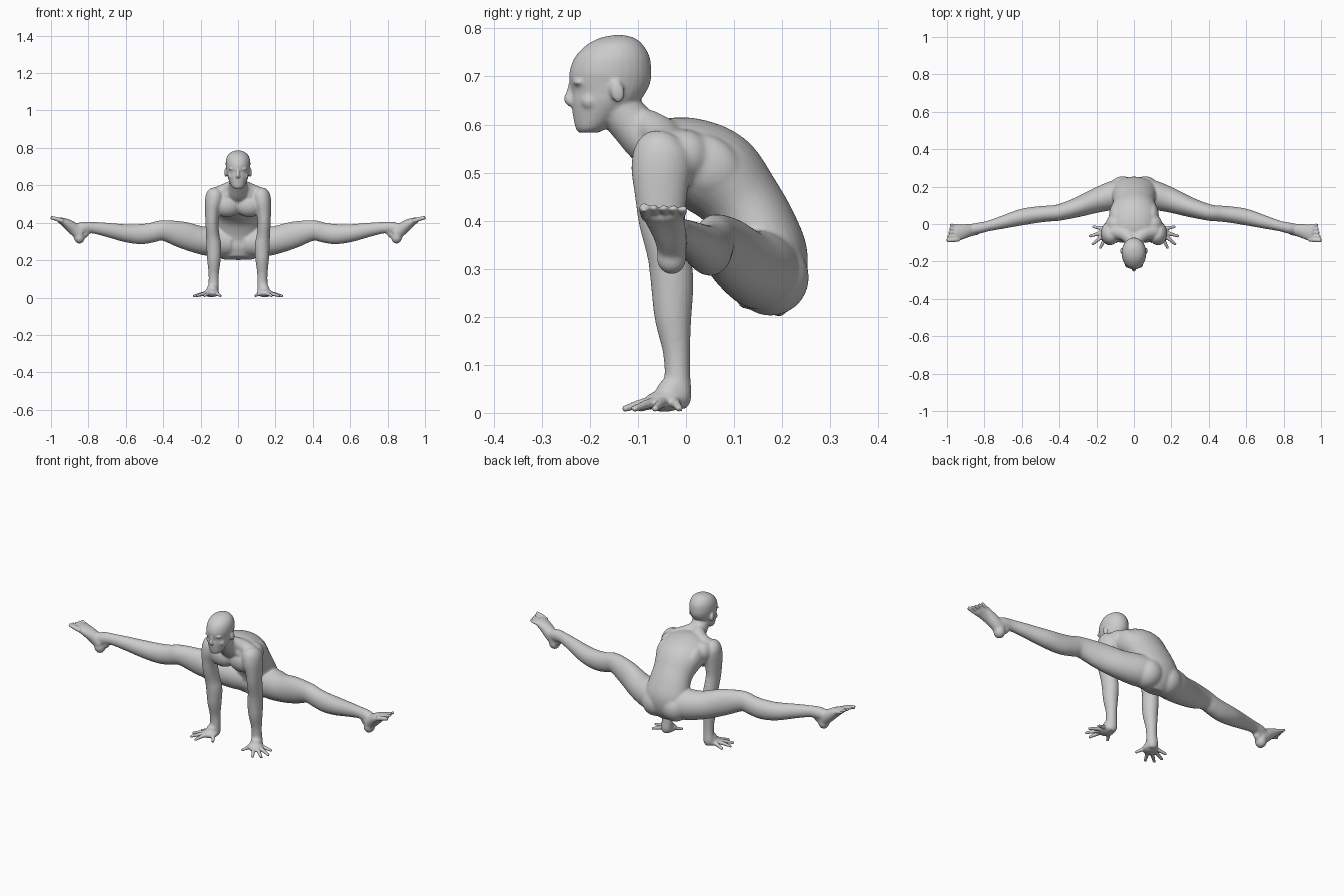
import bpy, bmesh, math
from mathutils import Vector, Matrix

bm = bmesh.new()
X, Y, Z = Vector((1, 0, 0)), Vector((0, 1, 0)), Vector((0, 0, 1))


def spline(rows, steps=5):
    """Catmull-Rom through rows of (x, y, z, radius_u, radius_v)."""
    out, n = [], len(rows)
    for i in range(n - 1):
        p = [rows[max(i - 1, 0)], rows[i], rows[i + 1], rows[min(i + 2, n - 1)]]
        for k in range(steps):
            t = k / steps
            out.append([0.5 * (2 * b + (c - a) * t + (2 * a - 5 * b + 4 * c - d) * t * t
                               + (3 * b - a - 3 * c + d) * t ** 3) for a, b, c, d in zip(*p)])
    return out + [list(rows[-1])]


def tube(rows, side, fixed=None, mirror=False, segs=28):
    """Elliptical loft; radius_u lies along side, radius_v across it."""
    for s in ((1, -1) if mirror else (1,)):
        pts = spline([(r[0] * s, *r[1:]) for r in rows])
        cen = [Vector(p[:3]) for p in pts]
        rings = []
        for i, p in enumerate(pts):
            t = (cen[min(i + 1, len(cen) - 1)] - cen[max(i - 1, 0)]).normalized()
            u = side if fixed else (side - t * side.dot(t)).normalized()
            v = fixed or t.cross(u)
            ru, rv = max(p[3], 0.004), max(p[4], 0.004)
            rings.append([bm.verts.new(cen[i] + u * ru * math.cos(a) + v * rv * math.sin(a))
                          for a in (2 * math.pi * k / segs for k in range(segs))])
        for a, b in zip(rings, rings[1:]):
            for k in range(segs):
                j = (k + 1) % segs
                bm.faces.new((a[k], a[j], b[j], b[k]))
        bm.faces.new(rings[0][::-1])
        bm.faces.new(rings[-1])


def blob(c, r, mirror=True, rx=0.0):
    """Ellipsoid muscle mass."""
    for s in ((1, -1) if mirror else (1,)):
        m = (Matrix.Translation((c[0] * s, c[1], c[2])) @ Matrix.Rotation(rx, 4, 'X')
             @ Matrix.Diagonal((*r, 1)))
        bmesh.ops.create_uvsphere(bm, u_segments=28, v_segments=18, radius=1, matrix=m)


def skin(name, iterations):
    """Fuse everything in bm into one smooth-skinned object."""
    bmesh.ops.recalc_face_normals(bm, faces=bm.faces)
    mesh = bpy.data.meshes.new(name)
    bm.to_mesh(mesh)
    bm.clear()
    ob = bpy.data.objects.new(name, mesh)
    bpy.context.collection.objects.link(ob)
    fuse = ob.modifiers.new("fuse", 'REMESH')
    fuse.mode, fuse.voxel_size, fuse.use_smooth_shade = 'VOXEL', .0042, True
    relax = ob.modifiers.new("relax", 'SMOOTH')
    relax.factor, relax.iterations = .5, iterations
    return ob


# Torso, curled from the pelvis forward to the collar
tube([(0, .155, .21, .06, .045), (0, .165, .257, .115, .073), (0, .171, .32, .125, .083),
      (0, .15, .38, .117, .083), (0, .115, .44, .112, .084), (0, .065, .495, .128, .095),
      (0, .005, .525, .132, .09), (0, -.05, .533, .115, .077), (0, -.09, .525, .07, .05)], X)
blob((.06, .176, .282), (.076, .08, .08))                    # buttocks
blob((.06, -.045, .495), (.08, .055, .065))                  # pectorals
blob((.1, -.005, .535), (.052, .058, .055))                  # shoulder girdle
blob((.095, .045, .515), (.038, .075, .06), rx=-.6)          # lats
tube([(.015, -.085, .605, .03, .03), (.06, -.05, .578, .038, .036),
      (.115, -.04, .55, .04, .04)], Y, mirror=True)          # trapezius

# Neck
tube([(0, -.15, .645, .047, .046), (0, -.113, .602, .048, .047),
      (0, -.075, .565, .058, .052), (0, -.03, .54, .07, .058)], X)

# Arms, shoulder to wrist
tube([(.112, -.038, .57, .034, .039), (.122, -.047, .545, .049, .06),
      (.13, -.051, .505, .048, .063), (.137, -.052, .46, .04, .056),
      (.139, -.05, .40, .035, .049), (.135, -.036, .33, .036, .045),
      (.129, -.029, .275, .04, .045), (.129, -.027, .20, .036, .039),
      (.13, -.02, .13, .028, .029), (.13, -.018, .08, .028, .027),
      (.133, -.018, .035, .03, .03), (.135, -.022, .012, .025, .023)], X, mirror=True)
blob((.142, -.045, .024), (.043, .044, .022))                # palms
blob((.138, -.032, .045), (.03, .03, .028))

# Legs, hip to ankle
tube([(.05, .165, .295, .079, .082), (.12, .15, .298, .082, .077), (.2, .126, .307, .075, .066),
      (.3, .09, .336, .071, .053), (.4, .062, .359, .055, .044), (.46, .056, .347, .053, .043),
      (.52, .05, .339, .054, .044), (.6, .037, .344, .048, .044), (.7, .01, .362, .038, .035),
      (.78, -.011, .374, .031, .028), (.83, -.022, .372, .033, .03),
      (.86, -.027, .365, .028, .028)], Z, mirror=True)

# Feet: heel, tendon, instep and ball
blob((.848, -.03, .321), (.029, .031, .033))
blob((.82, -.022, .35), (.026, .02, .032))
tube([(.84, -.029, .335, .03, .034), (.875, -.032, .365, .034, .034),
      (.91, -.04, .391, .039, .028), (.942, -.047, .409, .044, .019),
      (.962, -.049, .417, .044, .013)], Y, mirror=True)

# Soften the body masses, then bring them back for the finer parts
soft = skin("soft_masses", 16)
bpy.context.view_layer.update()
smoothed = bpy.data.meshes.new_from_object(soft.evaluated_get(bpy.context.evaluated_depsgraph_get()))
bpy.data.objects.remove(soft)
bm.from_mesh(smoothed)

# Head, stacked horizontal slices
tube([(0, -.203, .583, .02, .02), (0, -.197, .593, .033, .033), (0, -.182, .62, .046, .053),
      (0, -.168, .647, .056, .07), (0, -.16, .668, .060, .077), (0, -.158, .688, .063, .084),
      (0, -.157, .712, .066, .085), (0, -.153, .742, .063, .077), (0, -.148, .766, .051, .058),
      (0, -.143, .78, .031, .036), (0, -.14, .786, .01, .01)], X, fixed=Y)
# Face: nose, brows, cheeks, lips, chin, ears
tube([(0, -.236, .69, .006, .007), (0, -.241, .667, .008, .008),
      (0, -.244, .652, .011, .01), (0, -.236, .643, .011, .008)], X)
blob((.024, -.222, .688), (.026, .014, .008))
blob((.03, -.2, .648), (.025, .02, .02))
blob((0, -.226, .625), (.02, .011, .006), False)
blob((0, -.225, .615), (.018, .01, .006), False)
blob((0, -.212, .597), (.02, .014, .013), False)
blob((.065, -.143, .669), (.009, .015, .024), rx=.2)

# Spread fingers
for a, b in (((.16, -.026), (.222, -.013)), ((.168, -.045), (.24, -.066)),
             ((.163, -.06), (.224, -.11)), ((.15, -.07), (.182, -.131)),
             ((.125, -.042), (.09, -.098))):
    mid = [(p + q) / 2 for p, q in zip(a, b)]
    tube([(*a, .024, .012, .013), (*mid, .017, .0095, .0095),
          (*b, .0075, .0065, .0075)], Z, mirror=True, segs=14)

# Toes, big toe towards the front
for i in range(5):
    y, r = -.087 + .0205 * i, .0125 if i == 0 else .0088
    tip = 1.002 - .005 * i
    tube([(.935, y * .85 - .007, .409, r, r), (.97, y * .97 - .001, .42, r * .95, r * .9),
          (tip, y, .428, r * .8, r * .75)], Y, mirror=True, segs=14)

# One fused skin
skin("body", 4)
